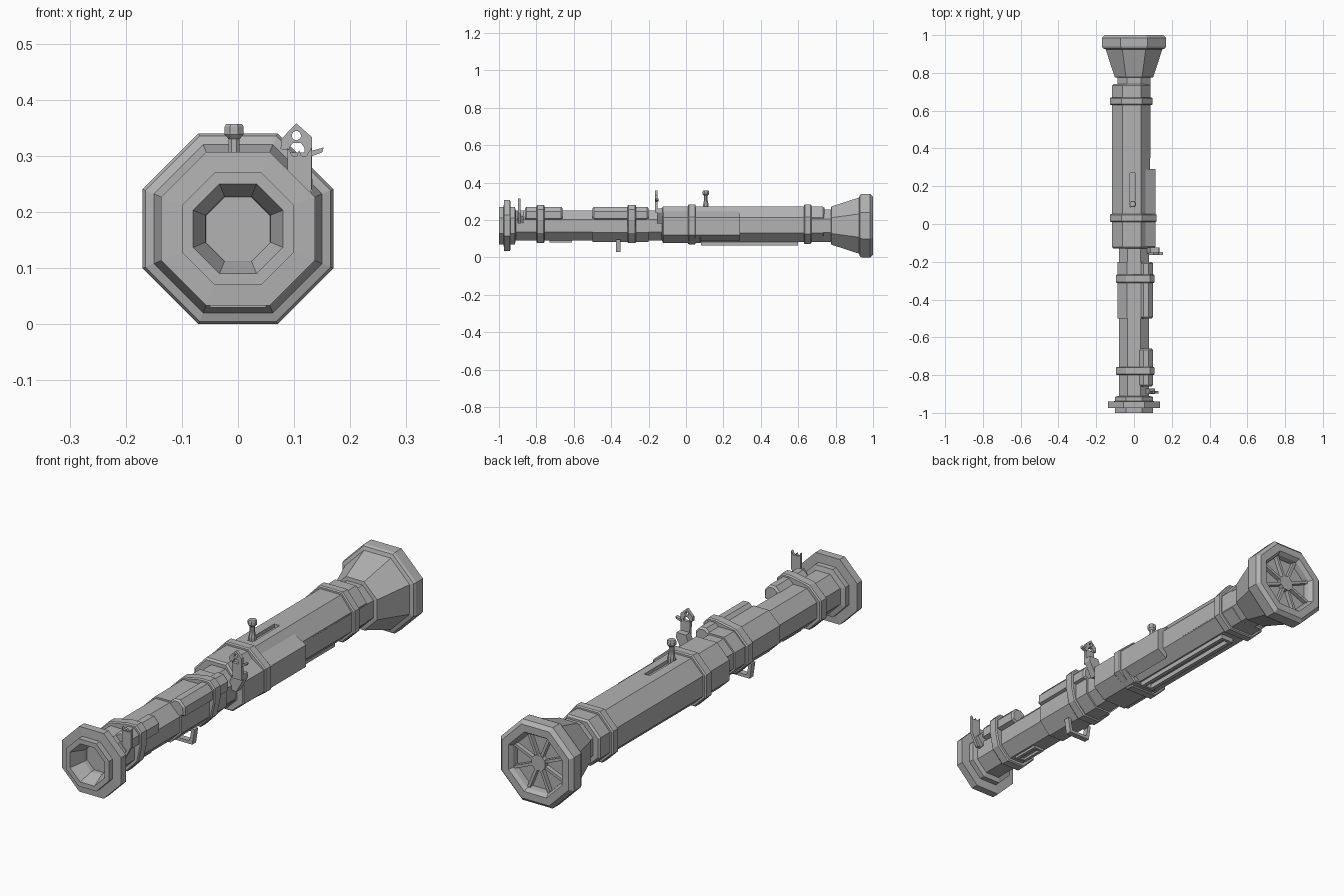
import bpy, bmesh, math
from mathutils import Vector

cube = bpy.data.objects.get("Cube")
if cube:
    bpy.data.objects.remove(cube, do_unlink=True)

GREY = (0.45, 0.45, 0.45, 1)
grey = bpy.data.materials.new("matte grey")
grey.use_nodes = True
grey.diffuse_color = GREY
grey.node_tree.nodes["Principled BSDF"].inputs["Base Color"].default_value = GREY
CZ = 0.17  # height of the tube axis


def loft(name, rings):
    """Closed skin through rings of equal point count, capped at both ends."""
    bm = bmesh.new()
    loops = [[bm.verts.new(p) for p in ring] for ring in rings]
    n = len(loops[0])
    for a, b in zip(loops, loops[1:]):
        for i in range(n):
            j = (i + 1) % n
            bm.faces.new((a[i], a[j], b[j], b[i]))
    bm.faces.new(loops[0])
    bm.faces.new(loops[-1])
    bmesh.ops.recalc_face_normals(bm, faces=bm.faces)
    mesh = bpy.data.meshes.new(name)
    bm.to_mesh(mesh)
    bm.free()
    mesh.materials.append(grey)
    obj = bpy.data.objects.new(name, mesh)
    bpy.context.collection.objects.link(obj)
    return obj


def octagon(r, sides=8):
    """Cross-section with flats at distance r from the axis."""
    R = r / math.cos(math.pi / sides)
    return [(R * math.cos((k + 0.5) * math.tau / sides),
             R * math.sin((k + 0.5) * math.tau / sides)) for k in range(sides)]


def barrel(name, profile):
    """Octagonal turned part along y from (y, r) pairs."""
    return loft(name, [[(x, y, CZ + z) for x, z in octagon(r)] for y, r in profile])


def slab(name, pts, y0, y1, bevel=0.0):
    """Extrude an (x, z) outline along y; bevel slopes the two ends."""
    c = sum((Vector(p) for p in pts), Vector((0, 0))) / len(pts)
    small = [Vector(p) + (c - Vector(p)).normalized() * bevel for p in pts]
    rings = [(pts, y0), (pts, y1)]
    if bevel:
        rings = [(small, y0), (pts, y0 + bevel), (pts, y1 - bevel), (small, y1)]
    return loft(name, [[(p[0], y, p[1]) for p in ring] for ring, y in rings])


def box(name, x0, x1, y0, y1, z0, z1):
    return slab(name, [(x0, z0), (x1, z0), (x1, z1), (x0, z1)], y0, y1)


def cut(obj, cutter):
    mod = obj.modifiers.new("cut", 'BOOLEAN')
    mod.operation = 'DIFFERENCE'
    mod.solver = 'EXACT'
    mod.object = cutter
    bpy.context.view_layer.objects.active = obj
    bpy.ops.object.modifier_apply(modifier=mod.name)
    bpy.data.objects.remove(cutter, do_unlink=True)


def grow(pts, d):
    c = Vector((-0.012, CZ))
    return [Vector(p) + (Vector(p) - c).normalized() * d for p in pts]


# Muzzle flange with funnel bore
barrel("muzzle_flange", [(-0.90, 0.056), (-0.94, 0.058), (-1.0, 0.08), (-1.0, 0.1),
                         (-0.975, 0.1), (-0.973, 0.137), (-0.94, 0.137), (-0.938, 0.1),
                         (-0.915, 0.1), (-0.91, 0.08)])

# Core tubes and sleeve
barrel("front_tube", [(-0.92, 0.08), (-0.12, 0.08)])
barrel("front_sleeve", [(-0.5, 0.087), (-0.2, 0.087)])
barrel("rear_tube", [(-0.12, 0.085), (0.79, 0.087)])

# Flared rear cone, flange and recessed grille
barrel("rear_flare", [(0.775, 0.085), (0.777, 0.102), (0.925, 0.15), (0.93, 0.165),
                      (0.94, 0.17), (0.985, 0.17), (1.0, 0.155), (1.0, 0.125),
                      (0.985, 0.115), (0.96, 0.112)])
barrel("grille_hub", [(0.955, 0.032), (0.98, 0.032)])
for k in range(8):
    a = (k + 0.5) * math.tau / 8
    u, v = Vector((math.cos(a), math.sin(a))), Vector((-math.sin(a), math.cos(a)))
    c = Vector((0, CZ))
    slab("grille_spoke", [c + u * r + v * w for r, w in
                          ((0.02, -0.006), (0.123, -0.006), (0.123, 0.006), (0.02, 0.006))],
         0.955, 0.978)

# Offset main housing with bolt slot
housing = [(0.037, 0.272), (-0.06, 0.272), (-0.116, 0.213), (-0.116, 0.127),
           (-0.07, 0.083), (0.037, 0.083), (0.086, 0.13), (0.086, 0.212)]
shell = slab("main_housing", housing, -0.13, 0.74, 0.008)
cut(shell, box("slot_cutter", -0.02, 0.005, 0.09, 0.27, 0.257, 0.3))
slab("housing_collar_rear", grow(housing, 0.013), 0.63, 0.67, 0.005)

# Left side panel and the collar that wraps it
panel = [(0.05, 0.25), (0.113, 0.212), (0.113, 0.12), (0.06, 0.076),
         (-0.05, 0.076), (-0.05, 0.12)]
slab("side_panel", panel, -0.125, 0.08, 0.005)
slab("side_panel_rear", panel[:3] + [(0.07, 0.09)], 0.07, 0.29)
collar = grow(housing, 0.013)
collar[5:] = [Vector((0.05, 0.07)), Vector((0.12, 0.12)), Vector((0.12, 0.217))]
slab("housing_collar_front", collar, 0.01, 0.052, 0.005)

# Raised pads on the upper left of the front tube, with straps
pad = [(0.03, 0.25), (0.05, 0.27), (0.077, 0.27), (0.1, 0.245), (0.1, 0.208), (0.075, 0.2)]
slab("front_pad", pad, -0.86, -0.66, 0.008)
slab("middle_pad", pad, -0.5, -0.2, 0.008)
strap = [(-0.042, 0.264), (0.045, 0.281), (0.085, 0.281), (0.109, 0.255), (0.109, 0.2),
         (0.094, 0.13), (0.042, 0.076), (-0.042, 0.076), (-0.096, 0.13), (-0.096, 0.21)]
for name, y in (("front_strap", -0.778), ("middle_strap", -0.29)):
    slab(name, strap, y - 0.022, y + 0.022, 0.005)


# Framed slots underneath
def slot_frame(name, y0, y1, w, z0, z1):
    frame = box(name, -w, w, y0, y1, z0, z1)
    t = w * 0.45
    cut(frame, box("frame_cutter", -t, t, y0 + t, y1 - t, z0 - 0.02, z1 - 0.002))


slot_frame("rear_bottom_rail", 0.08, 0.6, 0.03, 0.064, 0.088)
slot_frame("front_bottom_rail", -0.73, -0.61, 0.025, 0.08, 0.095)

# Folding trigger loop
loop = slab("trigger_loop", [(-0.06, 0.095), (0.06, 0.095), (0.05, 0.03), (-0.05, 0.03)],
            -0.375, -0.35)
cut(loop, slab("loop_cutter", [(-0.045, 0.085), (0.045, 0.085), (0.037, 0.043),
                               (-0.037, 0.043)], -0.4, -0.33))

# Bolt handle in the slot
loft("bolt_handle", [[(-0.007 + x, 0.106 + y, z) for x, y in octagon(r)] for z, r in
                     ((0.25, 0.014), (0.285, 0.014), (0.305, 0.01), (0.33, 0.01),
                      (0.338, 0.017), (0.352, 0.017), (0.357, 0.014))])

# Rear sight: plate with peep hole and arch, clamp and lever
rear_sight = slab("rear_sight", [(0.104, 0.358), (0.132, 0.333), (0.132, 0.24), (0.09, 0.24),
                                 (0.088, 0.31), (0.076, 0.312), (0.077, 0.33)],
                  -0.165, -0.152)
hole = [(0.104 + x, 0.336 + z) for x, z in octagon(0.008, 12)]
cut(rear_sight, slab("peep_cutter", hole, -0.2, -0.1))
arch = [(0.09, 0.306), (0.119, 0.306), (0.118, 0.315), (0.112, 0.323), (0.098, 0.323),
        (0.092, 0.315)]
cut(rear_sight, slab("arch_cutter", arch, -0.2, -0.1))
slab("sight_lever", [(0.128, 0.298), (0.15, 0.306), (0.153, 0.315), (0.128, 0.308)],
     -0.163, -0.148)
slab("rear_sight_clamp", [(0.06, 0.19), (0.1, 0.18), (0.134, 0.24), (0.132, 0.262),
                          (0.088, 0.262)], -0.156, -0.125)

# Front sight: forked post and clamp
slab("front_sight", [(0.07, 0.18), (0.1, 0.18), (0.131, 0.24), (0.131, 0.315), (0.122, 0.3),
                     (0.113, 0.3), (0.109, 0.31), (0.105, 0.3), (0.097, 0.3),
                     (0.088, 0.315), (0.088, 0.24), (0.07, 0.22)], -0.897, -0.885)
slab("front_sight_clamp", [(0.05, 0.2), (0.085, 0.18), (0.11, 0.22), (0.08, 0.25)],
     -0.9, -0.87)
